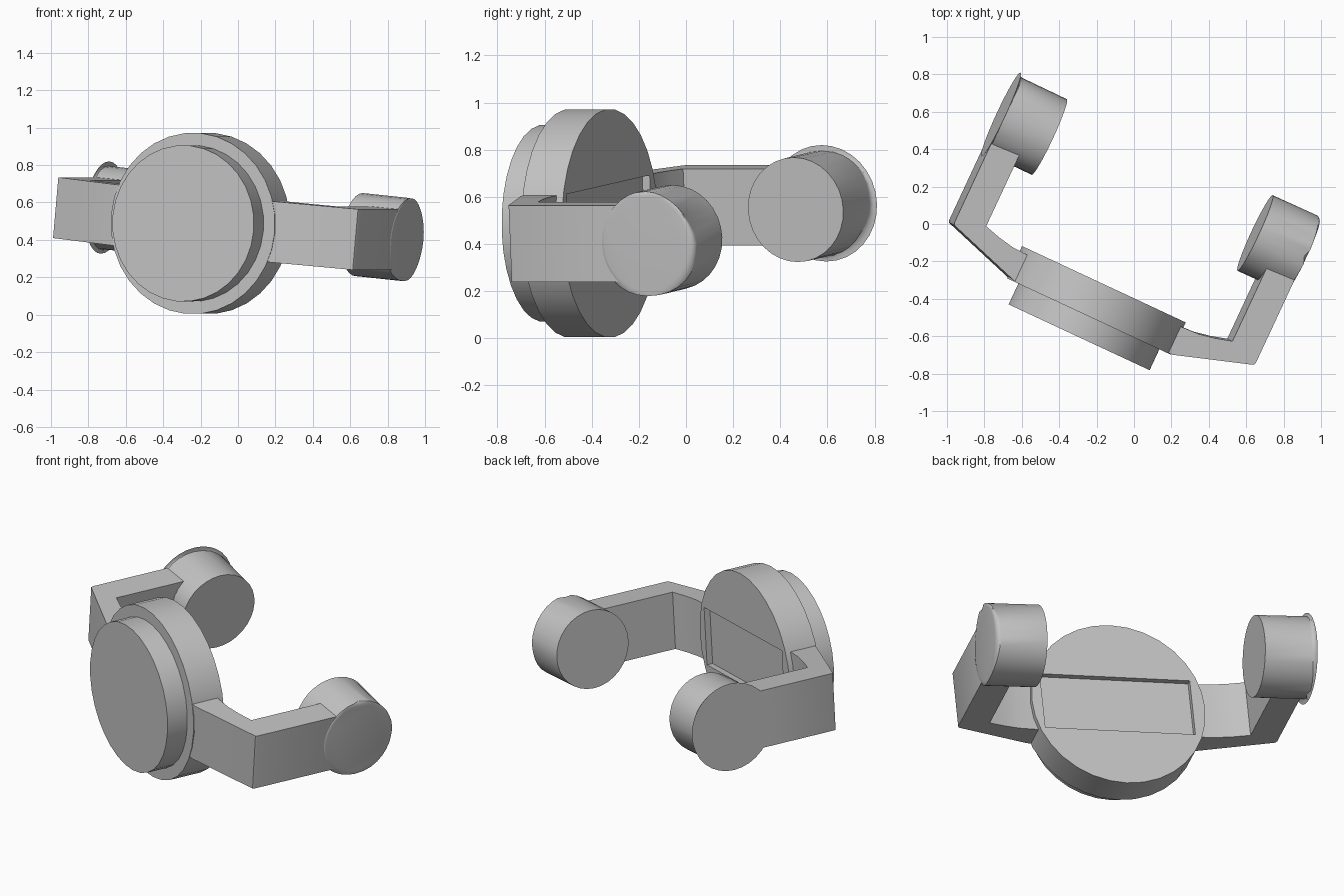
import bpy, bmesh
from math import radians
from mathutils import Matrix, Vector

if "Cube" in bpy.data.objects:
    bpy.data.objects.remove(bpy.data.objects["Cube"], do_unlink=True)

# Whole model is turned about z and rolled about its own front axis
POSE = (Matrix.Translation((0, 0, 0.487))
        @ Matrix.Rotation(radians(-25), 4, "Z")
        @ Matrix.Rotation(radians(5.5), 4, "Y"))

grey = bpy.data.materials.new("plain grey")
grey.use_nodes = True
colour = (0.55, 0.55, 0.55, 1)
grey.diffuse_color = colour
grey.node_tree.nodes["Principled BSDF"].inputs["Base Color"].default_value = colour


def finish(bm, name):
    """Pose the mesh, link it as an object and shade it."""
    bmesh.ops.recalc_face_normals(bm, faces=bm.faces)
    bm.transform(POSE)
    mesh = bpy.data.meshes.new(name)
    bm.to_mesh(mesh)
    bm.free()
    mesh.materials.append(grey)
    obj = bpy.data.objects.new(name, mesh)
    bpy.context.collection.objects.link(obj)
    return obj


def shade(obj):
    bpy.ops.object.select_all(action="DESELECT")
    obj.select_set(True)
    bpy.context.view_layer.objects.active = obj
    bpy.ops.object.shade_smooth_by_angle(angle=radians(30))


def drum(axis, start, end, radius, centre):
    """Cylinder along axis from start to end, centred on the other two axes."""
    bm = bmesh.new()
    bmesh.ops.create_cone(bm, cap_ends=True, segments=32, radius1=radius,
                          radius2=radius, depth=abs(end - start))
    turn = Matrix.Rotation(radians(90), 4, "Y" if axis == "X" else "X")
    place = Vector(centre)
    place["XYZ".index(axis)] = (start + end) / 2
    bm.transform(Matrix.Translation(place) @ turn)
    return bm


# Round body: front lens disc and wider back disc
shade(finish(drum("Y", -0.673, -0.54, 0.418, (-0.01, 0, 0)), "front_disc"))
back = finish(drum("Y", -0.55, -0.36, 0.485, (-0.01, 0, 0)), "back_disc")

# Shallow rectangular recess in the rear face
bm = bmesh.new()
bmesh.ops.create_cube(bm, size=1)
bm.transform(Matrix.Translation((-0.005, -0.345, 0)) @ Matrix.Diagonal((0.84, 0.1, 0.33, 1)))
cutter = finish(bm, "recess_cutter")
cutter.hide_render = True
cut = back.modifiers.new("recess", "BOOLEAN")
cut.operation = "DIFFERENCE"
cut.solver = "EXACT"
cut.object = cutter
bpy.context.view_layer.objects.active = back
bpy.ops.object.modifier_apply(modifier=cut.name)
bpy.data.objects.remove(cutter, do_unlink=True)
shade(back)

# Bent arm outline seen from above: outer edge, then inner edge back to the body
ARM = [(0.44, -0.548), (0.47, -0.546), (0.875, -0.416), (0.888, -0.411), (0.893, -0.398),
       (0.893, 0.1), (0.88, 0.2), (0.73, 0.2), (0.73, -0.345),
       (0.64, -0.37), (0.55, -0.387), (0.44, -0.392)]
ARM_HALF_HEIGHT = 0.163

for side, label in ((1, "left"), (-1, "right")):
    bm = bmesh.new()
    base = bm.faces.new([bm.verts.new((side * x, y, -ARM_HALF_HEIGHT)) for x, y in ARM])
    top = bmesh.ops.extrude_face_region(bm, geom=[base])["geom"]
    bmesh.ops.translate(bm, vec=(0, 0, 2 * ARM_HALF_HEIGHT),
                        verts=[v for v in top if isinstance(v, bmesh.types.BMVert)])
    shade(finish(bm, label + "_arm"))

    # Round end pad with a softened outer rim
    bm = drum("X", side * 0.61, side * 0.896, 0.223, (0, 0.23, 0))
    rim = [e for e in bm.edges if all(side * v.co.x > 0.8 for v in e.verts)]
    bmesh.ops.bevel(bm, geom=rim, offset=0.025, segments=4, profile=0.5, affect="EDGES")
    shade(finish(bm, label + "_end_pad"))
